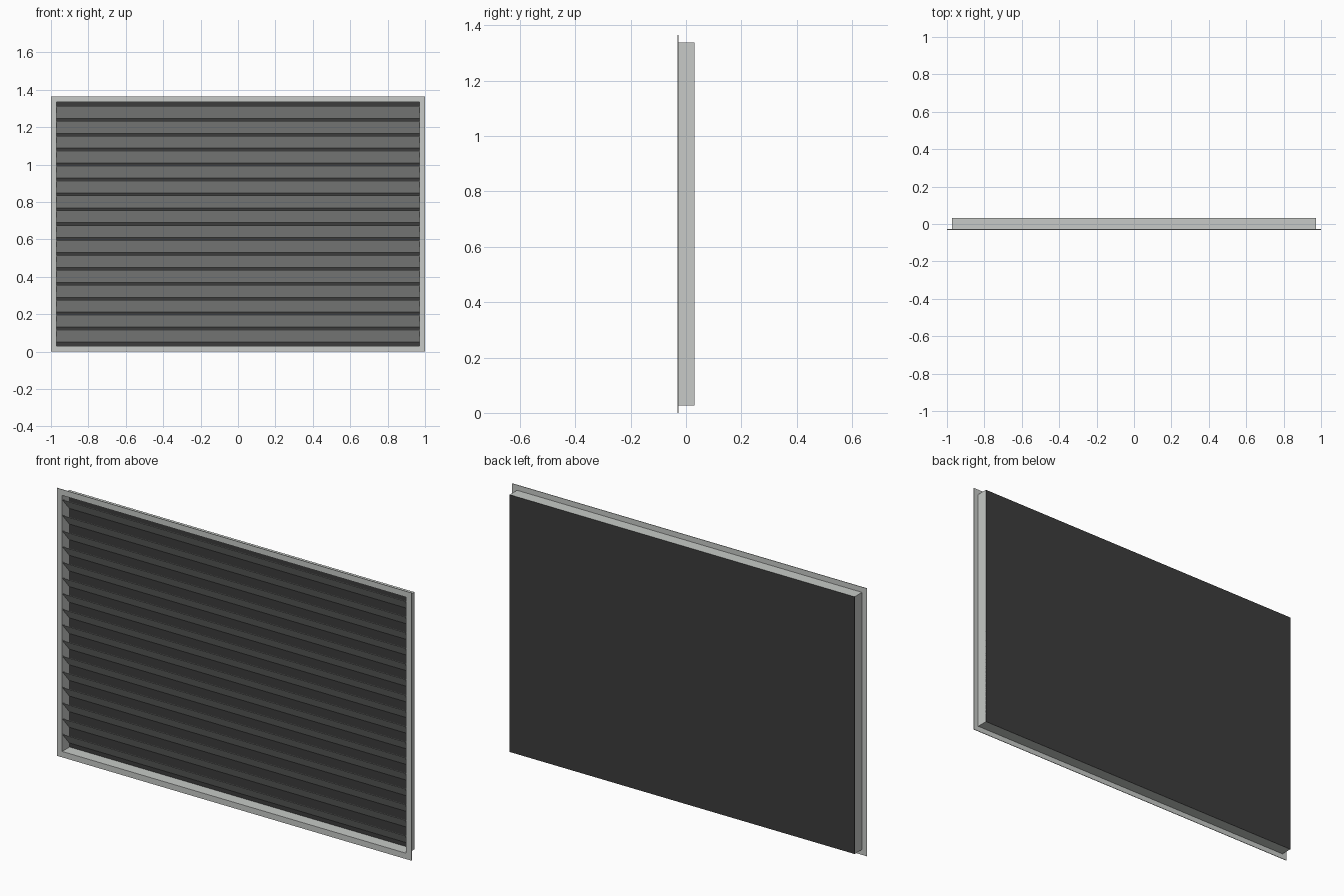
import bpy
import math

if "Cube" in bpy.data.objects:
    bpy.data.objects.remove(bpy.data.objects["Cube"], do_unlink=True)


def material(name, rgb):
    m = bpy.data.materials.new(name)
    m.use_nodes = True
    m.diffuse_color = (*rgb, 1)
    m.node_tree.nodes["Principled BSDF"].inputs["Base Color"].default_value = (*rgb, 1)
    return m


metal = material("light grey metal", (0.57, 0.59, 0.57))
dark = material("dark backing", (0.045, 0.045, 0.045))

W, H, DEPTH = 2.0, 1.365, 0.062      # overall size
RIM = 0.03                           # flange width
SHEET = 0.003                        # sheet metal thickness
FRONT, BACK = -DEPTH / 2, DEPTH / 2
MID = H / 2


def box(name, size, centre, mat, tilt=0.0):
    bpy.ops.mesh.primitive_cube_add(size=1, location=centre)
    ob = bpy.context.object
    ob.name = name
    ob.scale = size
    bpy.ops.object.transform_apply(location=False, rotation=False, scale=True)
    ob.rotation_euler.x = tilt
    ob.data.materials.append(mat)
    return ob


def ring(name, width, height, border, y0, y1):
    """Rectangular frame extruded from y0 to y1."""
    verts = []
    for y in (y0, y1):
        for inset in (0, border):
            x, z = width / 2 - inset, height / 2 - inset
            verts += [(-x, y, MID - z), (x, y, MID - z), (x, y, MID + z), (-x, y, MID + z)]
    faces = []
    for i in range(4):
        j = (i + 1) % 4
        faces += [(i, j, j + 4, i + 4), (i + 8, i + 12, j + 12, j + 8),
                  (i, i + 8, j + 8, j), (i + 4, j + 4, j + 12, i + 12)]
    me = bpy.data.meshes.new(name)
    me.from_pydata(verts, [], faces)
    me.materials.append(metal)
    ob = bpy.data.objects.new(name, me)
    bpy.context.collection.objects.link(ob)
    return ob


# Front flange and the shallow casing behind it
ring("front_flange", W, H, RIM, FRONT, FRONT + SHEET)
inner_w, inner_h = W - 2 * RIM, H - 2 * RIM
ring("casing", inner_w + 2 * SHEET, inner_h + 2 * SHEET, SHEET, FRONT + SHEET, BACK)

# Dark panel closing the back
box("back_panel", (inner_w + 2 * SHEET, SHEET, inner_h + 2 * SHEET),
    (0, BACK - SHEET / 2 + 0.0005, MID), dark)

# Louvre slats, high at the front and sloping down to the back
COUNT, PITCH = 16, 0.0797
run, drop = 0.056, 0.065
for i in range(COUNT):
    z = MID + (i - (COUNT - 1) / 2) * PITCH
    box(f"slat_{i + 1}", (inner_w, math.hypot(run, drop), 0.002),
        (0, -0.001, z), metal, -math.atan2(drop, run))
